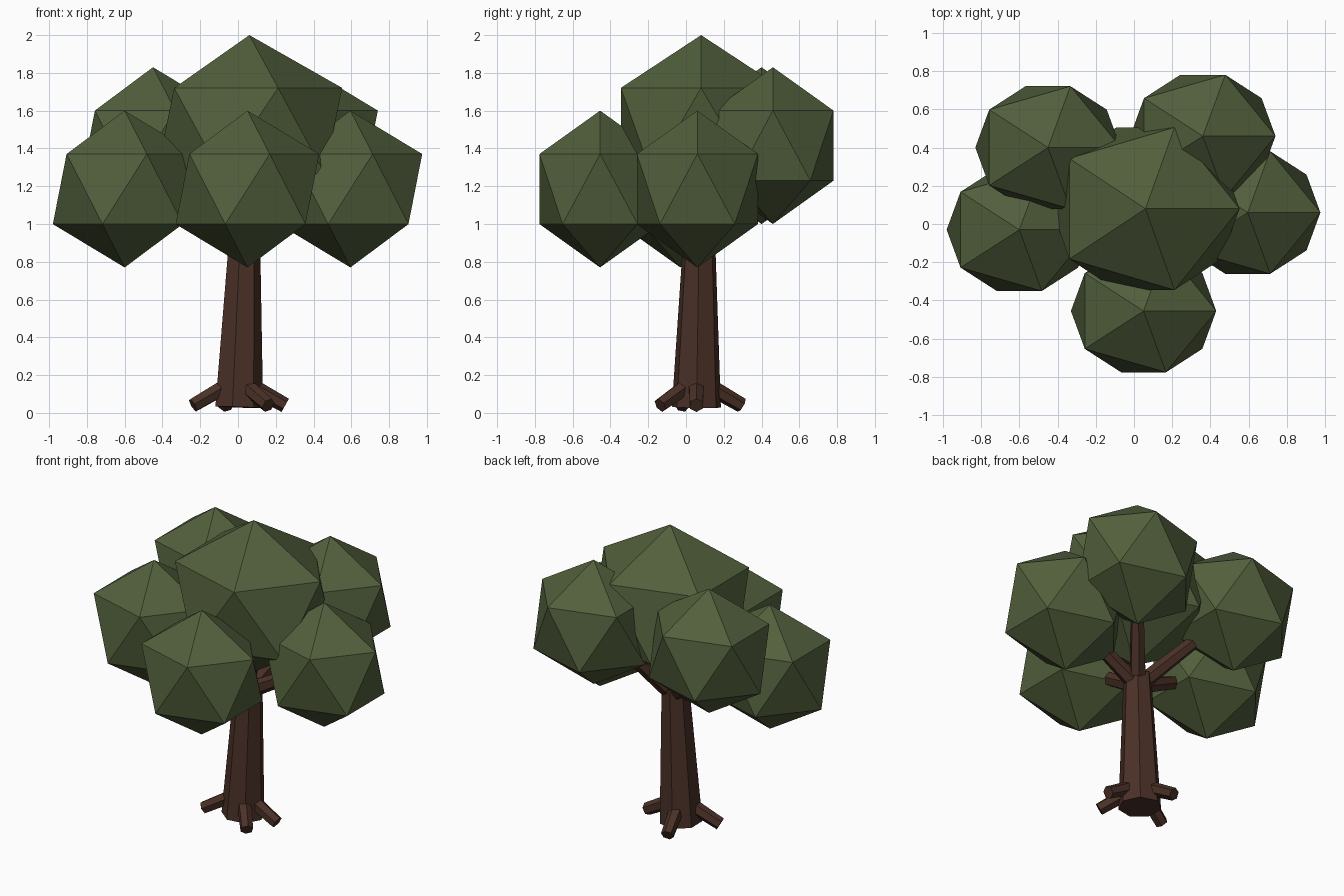
import bpy, math
from mathutils import Vector

if "Cube" in bpy.data.objects:
    bpy.data.objects.remove(bpy.data.objects["Cube"])


def material(name, rgb):
    m = bpy.data.materials.new(name)
    m.diffuse_color = (*rgb, 1)
    m.use_nodes = True
    m.node_tree.nodes["Principled BSDF"].inputs["Base Color"].default_value = m.diffuse_color
    return m


BARK = material("dark brown bark", (0.069, 0.030, 0.020))
LEAF = material("olive green leaves", (0.084, 0.115, 0.045))


def limb(name, start, end, r1, r2, sides):
    """Tapered faceted cylinder from start to end."""
    a, b = Vector(start), Vector(end)
    d = b - a
    bpy.ops.mesh.primitive_cone_add(vertices=sides, radius1=r1, radius2=r2,
                                    depth=d.length, location=(a + b) / 2)
    ob = bpy.context.object
    ob.name = name
    ob.rotation_mode = 'QUATERNION'
    # shortest turn from vertical keeps the facets in place; first corner on +x
    ob.rotation_quaternion = Vector((0, 0, 1)).rotation_difference(d)
    for v in ob.data.vertices:
        v.co = (v.co.y, -v.co.x, v.co.z)
    ob.data.materials.append(BARK)
    return ob


def clump(name, center, size):
    bpy.ops.mesh.primitive_ico_sphere_add(subdivisions=1, radius=1, location=center)
    ob = bpy.context.object
    ob.name = name
    ob.scale = size
    ob.data.materials.append(LEAF)


# Foliage: one large crown and five smaller clumps
CROWN = (0.06, 0.08, 1.494)
CLUMPS = {
    "front": (0.05, -0.455, 1.185),
    "left": (-0.60, -0.03, 1.185),
    "right": (0.595, 0.06, 1.185),
    "back_left": (-0.45, 0.40, 1.415),
    "back_right": (0.36, 0.46, 1.415),
}
clump("crown_leaves", CROWN, (0.55, 0.50, 0.506))
for side, c in CLUMPS.items():
    clump(side + "_leaves", c, (0.425, 0.377, 0.415))

# Trunk, with a thinner leader running up into the crown
limb("trunk", (0, 0.055, 0.03), (0.031, 0.07, 0.93), 0.133, 0.086, 7)
limb("leader", (0.03, 0.07, 0.90), CROWN, 0.055, 0.035, 6)

# Branches, one into each clump
for side, c in CLUMPS.items():
    limb(side + "_branch", (0.03, 0.07, 0.86), c, 0.052, 0.035, 6)

# Roots spreading from the trunk base
for i, deg in enumerate((0, 106, 198, 310)):
    u = Vector((math.cos(math.radians(deg)), math.sin(math.radians(deg)), 0))
    base = Vector((0, 0.055, 0))
    limb(f"root_{i + 1}", base + u * 0.07 + Vector((0, 0, 0.14)),
         base + u * 0.25 + Vector((0, 0, 0.04)), 0.045, 0.04, 6)
